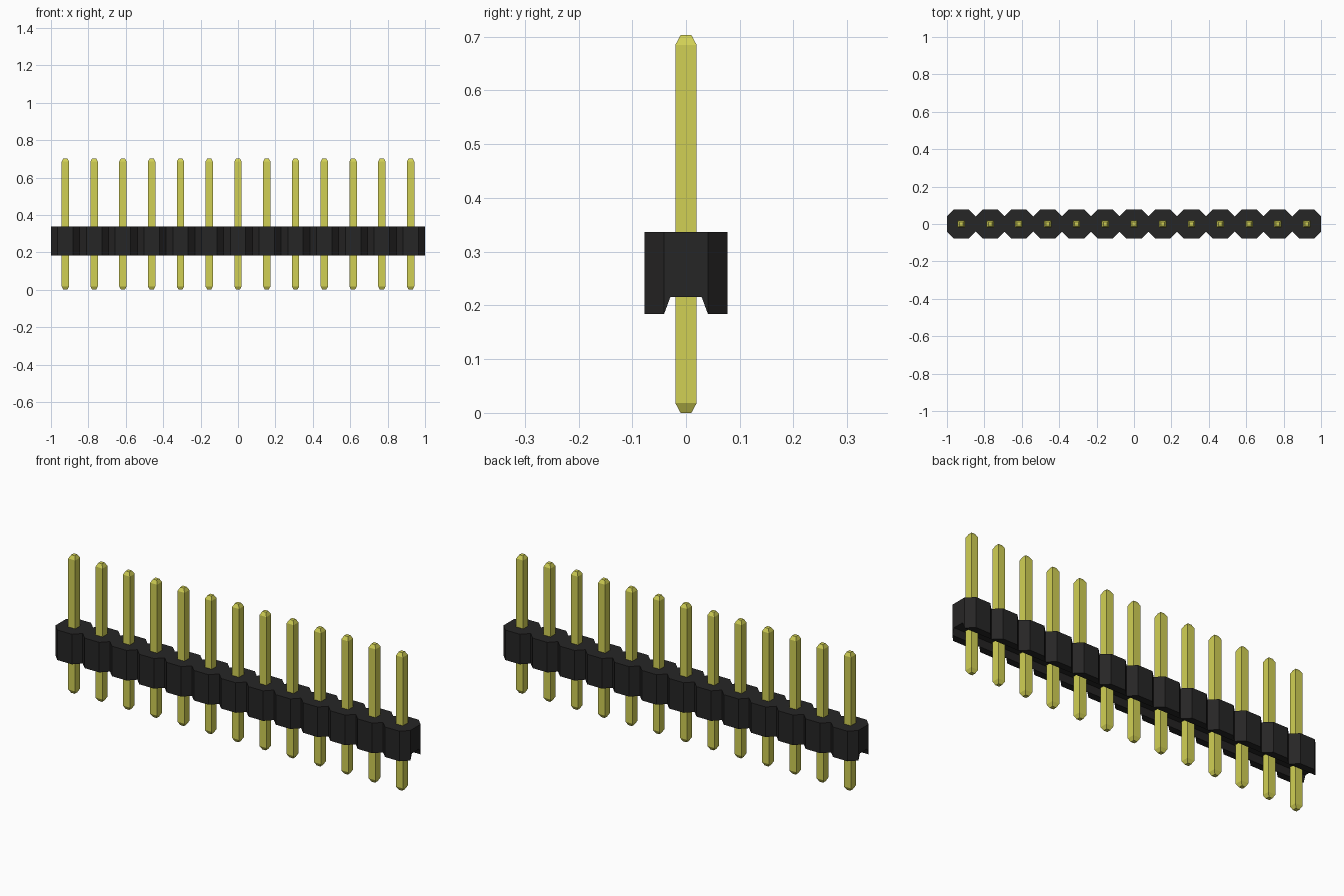
import bpy, bmesh

if "Cube" in bpy.data.objects:
    bpy.data.objects.remove(bpy.data.objects["Cube"])

COUNT = 13
PITCH = 2 / COUNT
HALF = PITCH / 2
CHAMFER = 0.041            # half width of each octagon flat
BODY_Z = (0.184, 0.337)
PIN_TOP = 0.703


def material(name, rgb):
    m = bpy.data.materials.new(name)
    m.use_nodes = True
    m.diffuse_color = (*rgb, 1)
    m.node_tree.nodes["Principled BSDF"].inputs["Base Color"].default_value = (*rgb, 1)
    return m


def add_object(name, mesh):
    ob = bpy.data.objects.new(name, mesh)
    bpy.context.collection.objects.link(ob)
    return ob


def loft(name, rings, mat):
    """Closed solid through matching rings of points."""
    bm = bmesh.new()
    loops = [[bm.verts.new(p) for p in ring] for ring in rings]
    n = len(loops[0])
    for a, b in zip(loops, loops[1:]):
        for i in range(n):
            j = (i + 1) % n
            bm.faces.new((a[i], a[j], b[j], b[i]))
    bm.faces.new(loops[0][::-1])
    bm.faces.new(loops[-1])
    bmesh.ops.recalc_face_normals(bm, faces=bm.faces)
    mesh = bpy.data.meshes.new(name)
    bm.to_mesh(mesh)
    bm.free()
    mesh.materials.append(mat)
    return mesh


black = material("black plastic", (0.0194, 0.0190, 0.0190))
gold = material("yellow gold", (0.64, 0.63, 0.09))
centres = [(i - (COUNT - 1) / 2) * PITCH for i in range(COUNT)]

# Housing: a row of joined octagons, extruded upwards
front = [(-1, -CHAMFER)]
for cx in centres:
    front += [(cx - CHAMFER, -HALF), (cx + CHAMFER, -HALF), (cx + HALF, -CHAMFER)]
outline = front + [(x, -y) for x, y in reversed(front)]
housing = add_object("housing", loft(
    "housing", [[(x, y, z) for x, y in outline] for z in BODY_Z], black))

# Tapered groove along the underside
groove = [(-0.0525, 0.152), (0.0525, 0.152), (0.029, 0.216), (-0.029, 0.216)]
cutter = add_object("groove_cutter", loft(
    "groove_cutter", [[(x, y, z) for y, z in groove] for x in (-1.1, 1.1)], black))
cutter.hide_render = True
cut = housing.modifiers.new("groove", "BOOLEAN")
cut.operation = "DIFFERENCE"
cut.solver = "EXACT"
cut.object = cutter
bpy.context.view_layer.objects.active = housing
bpy.ops.object.modifier_apply(modifier=cut.name)
bpy.data.objects.remove(cutter)

# Square pins with tapered tips, all sharing one mesh
sections = [(0.0, 0.010), (0.018, 0.0197), (PIN_TOP - 0.018, 0.0197), (PIN_TOP, 0.010)]
pin_mesh = loft("pin", [[(-r, -r, z), (r, -r, z), (r, r, z), (-r, r, z)]
                        for z, r in sections], gold)
for i, cx in enumerate(centres):
    add_object(f"pin_{i + 1}", pin_mesh).location.x = cx
